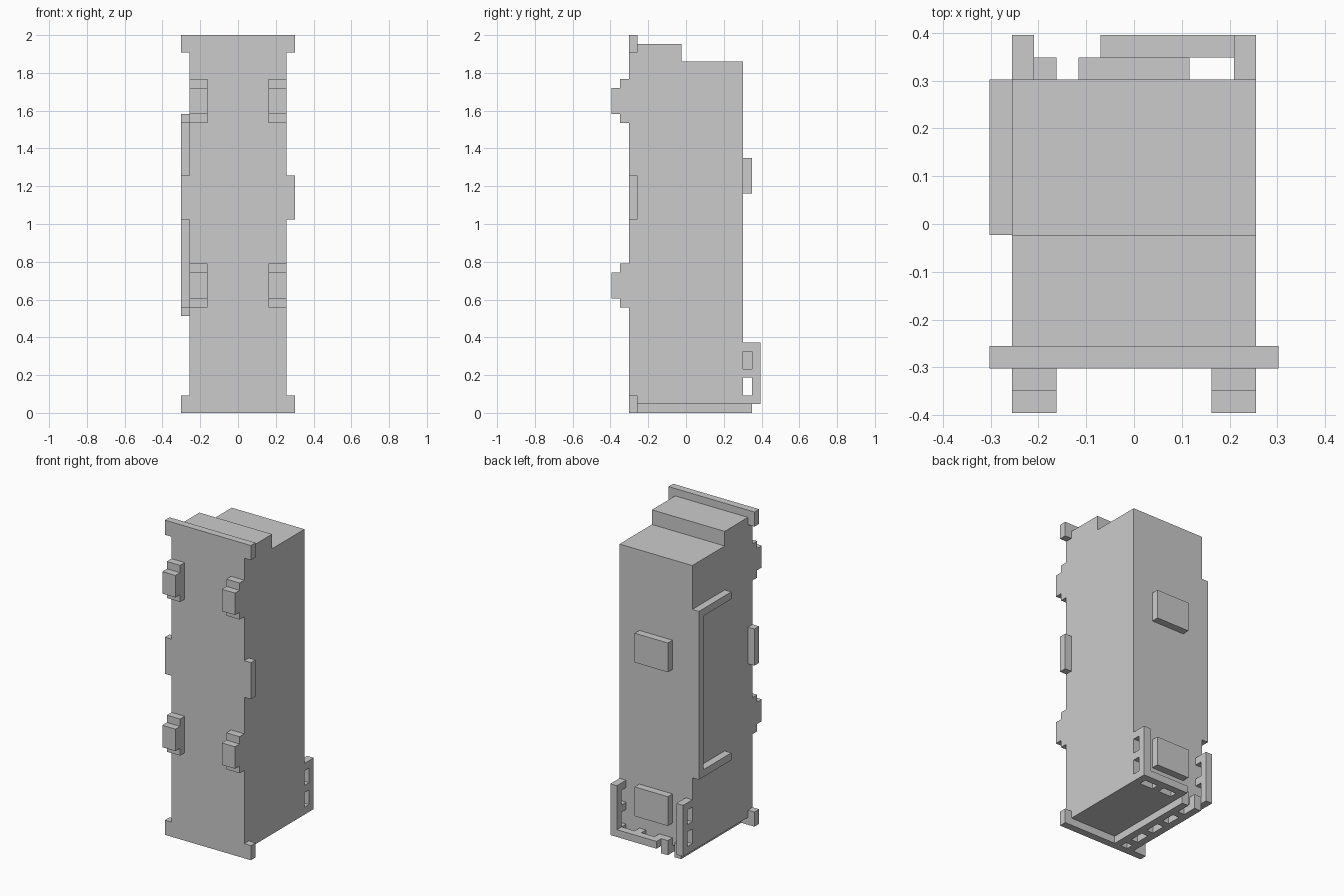
import bpy, bmesh

if "Cube" in bpy.data.objects:
    bpy.data.objects.remove(bpy.data.objects["Cube"])

U = 2 / 43                      # grid unit
OFF = (6.5, 8.5, 0)             # grid origin offset


def prism(name, axis, profile, lo, hi):
    """Extrude a closed profile (grid units, remaining axes in order) along an axis."""
    bm = bmesh.new()

    def vert(p, d):
        c = list(p)
        c.insert(axis, d)
        return bm.verts.new([(c[i] - OFF[i]) * U for i in range(3)])

    face = bm.faces.new([vert(p, lo) for p in profile])
    ext = bmesh.ops.extrude_face_region(bm, geom=[face], use_keep_orig=True)
    shift = [0, 0, 0]
    shift[axis] = (hi - lo) * U
    bmesh.ops.translate(bm, vec=shift,
                        verts=[v for v in ext["geom"] if isinstance(v, bmesh.types.BMVert)])
    bmesh.ops.recalc_face_normals(bm, faces=bm.faces)
    mesh = bpy.data.meshes.new(name)
    bm.to_mesh(mesh)
    bm.free()
    ob = bpy.data.objects.new(name, mesh)
    bpy.context.collection.objects.link(ob)
    return ob


def box(name, x, y, z):
    return prism(name, 2, [(x[0], y[0]), (x[1], y[0]), (x[1], y[1]), (x[0], y[1])], *z)


# Main body with stepped top
prism("body", 0, [(3, 1), (15, 1), (15, 40), (8, 40), (8, 42), (3, 42)], 1, 12)

# Front plate with side tabs at bottom, middle and top
right = [(13, 0), (13, 2), (12, 2), (12, 22), (13, 22), (13, 27),
         (12, 27), (12, 41), (13, 41), (13, 43)]
left = [(13 - x, z) for x, z in reversed(right)]
prism("front_plate", 1, right + left, 2, 3)

# Stepped front pads
for z in (12, 33):
    for x in (1, 10):
        prism("front_pad", 0, [(2, z), (2, z + 5), (1, z + 5), (1, z + 4), (0, z + 4),
                               (0, z + 1), (1, z + 1), (1, z)], x, x + 2)

# C-shaped rail on the left side
prism("side_rail", 0, [(8, 11), (15, 11), (15, 34), (8, 34), (8, 33),
                       (14, 33), (14, 12), (8, 12)], 0, 1)

# Back buttons
for z in (4, 25):
    box("back_button", (4, 9), (15, 16), (z, z + 4))

# Slotted brackets at the lower back corners
comb = [(15, 1), (17, 1), (17, 8), (15, 8), (15, 7), (16, 7),
        (16, 5), (15, 5), (15, 4), (16, 4), (16, 2), (15, 2)]
for x in (1, 11):
    prism("back_bracket", 0, comb, x, x + 1)

# Slotted bar joining the right bracket along the lower back edge
prism("back_bar", 2, [(11, 16), (11, 17), (5, 17), (5, 15), (6, 15),
                      (6, 16), (8, 16), (8, 15), (9, 15), (9, 16)], 1, 2)

# Bottom ladder: two runners turned up at the back, with rungs between
for x in (2, 4):
    prism("bottom_runner", 0, [(3, 0), (16, 0), (16, 2), (15, 2), (15, 1), (3, 1)], x, x + 1)
for y in (4, 7, 10, 13):
    box("bottom_rung", (3, 4), (y, y + 1), (0, 1))
